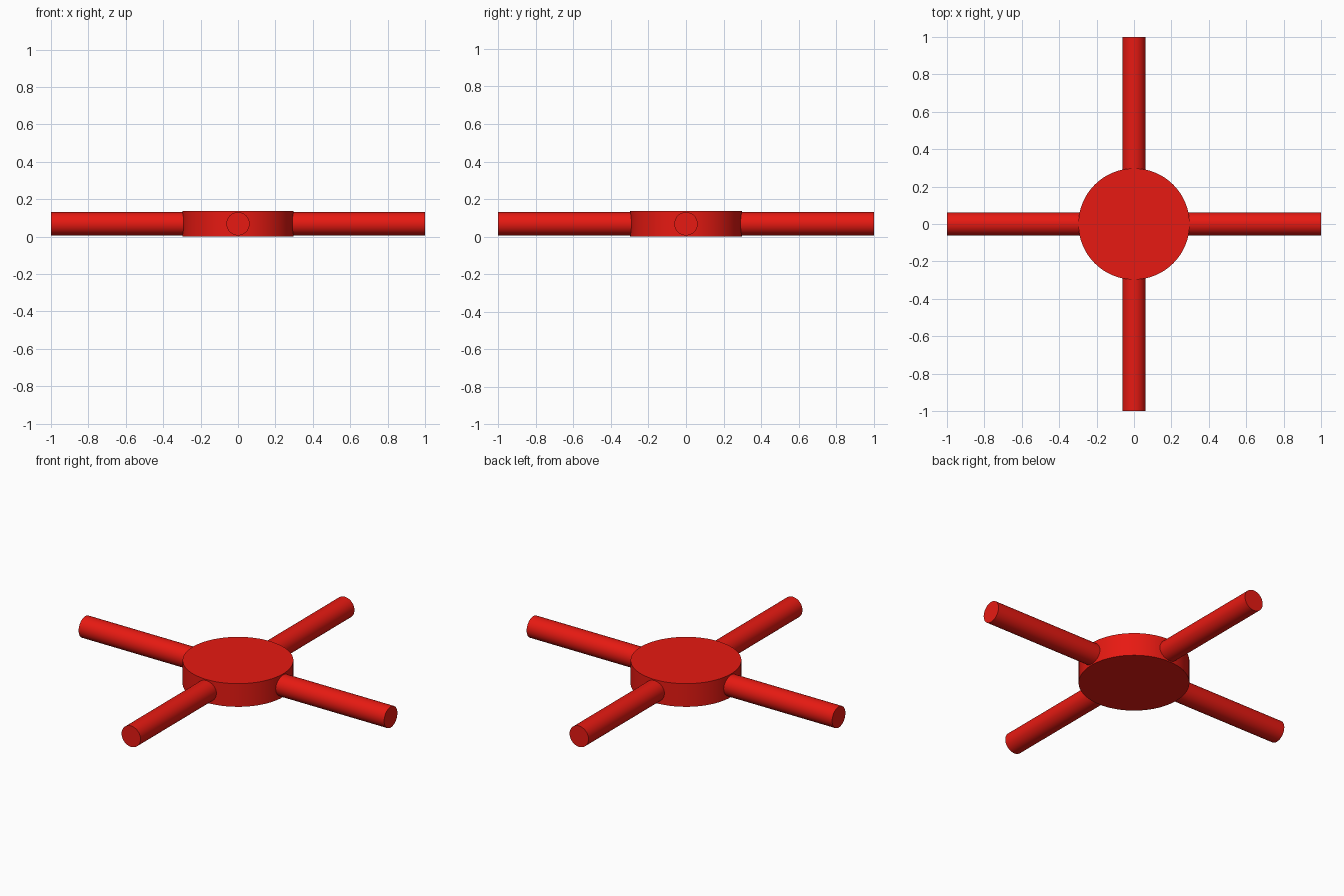
import bpy
import math

if "Cube" in bpy.data.objects:
    bpy.data.objects.remove(bpy.data.objects["Cube"])

THICKNESS = 0.137
HUB_RADIUS = 0.297
ROD_RADIUS = 0.062

red = bpy.data.materials.new("red")
red.diffuse_color = (0.8, 0.01, 0.006, 1.0)
red.use_nodes = True
red.node_tree.nodes["Principled BSDF"].inputs["Base Color"].default_value = red.diffuse_color


def cylinder(name, radius, depth, location, rotation=(0, 0, 0), sides=64):
    bpy.ops.mesh.primitive_cylinder_add(vertices=sides, radius=radius, depth=depth,
                                        location=location, rotation=rotation)
    obj = bpy.context.object
    obj.name = name
    obj.data.materials.append(red)
    bpy.ops.object.shade_smooth_by_angle(angle=math.radians(40))
    return obj


# Round centre plate
cylinder("hub_disc", HUB_RADIUS, THICKNESS, (0, 0, THICKNESS / 2))

# Four round arms, from inside the hub outwards
inner = 0.2
for i, name in enumerate(("right_arm", "back_arm", "left_arm", "front_arm")):
    a = i * math.pi / 2
    mid = (1 + inner) / 2
    cylinder(name, ROD_RADIUS, 1 - inner,
             (mid * math.cos(a), mid * math.sin(a), THICKNESS / 2),
             (0, math.pi / 2, a), 48)
